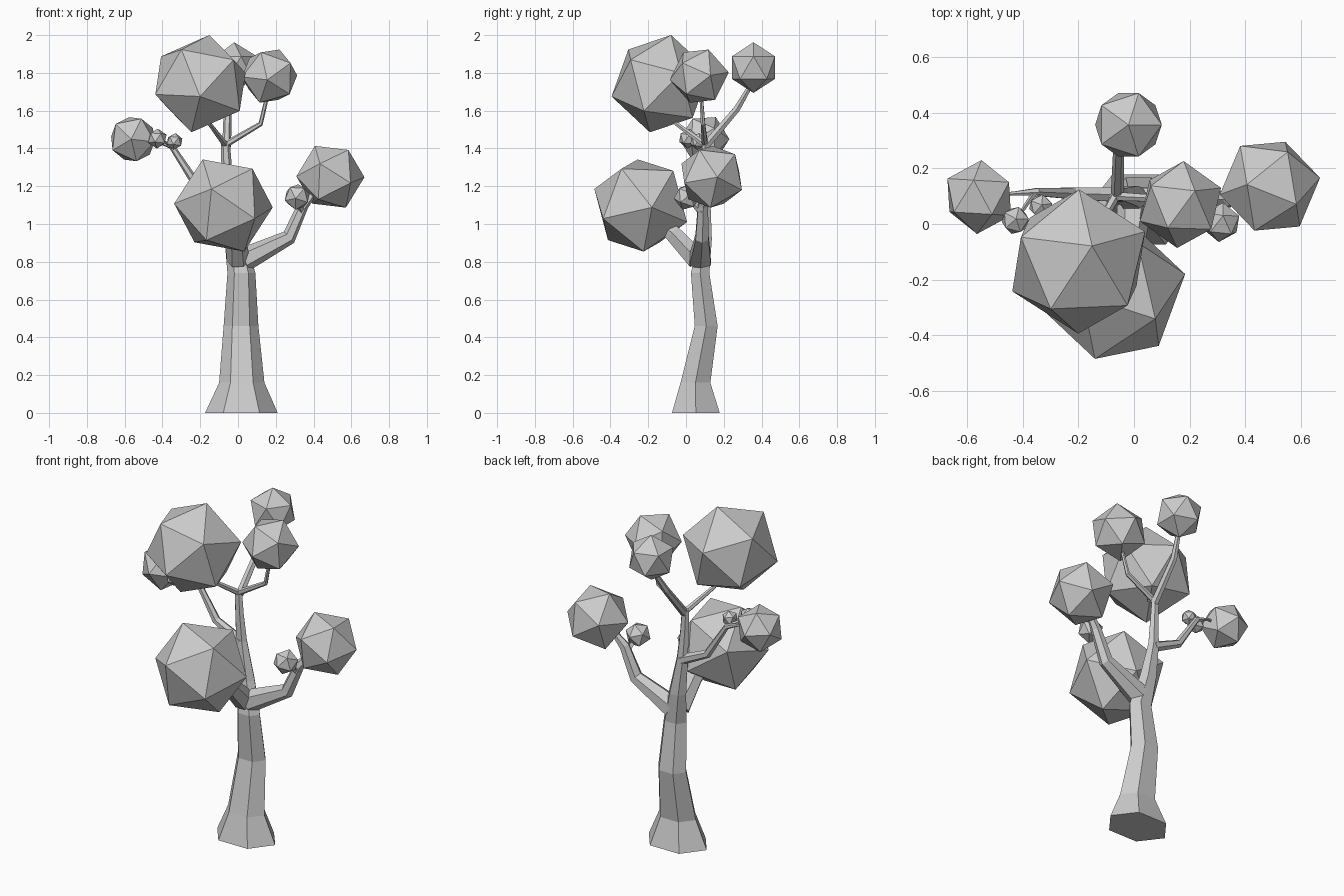
import bpy, bmesh, math
from mathutils import Vector, Matrix

cube = bpy.data.objects.get("Cube")
if cube:
    bpy.data.objects.remove(cube, do_unlink=True)

# One flat grey for the whole tree
grey = bpy.data.materials.new("light_grey")
grey.use_nodes = True
colour = (0.6, 0.6, 0.6, 1)
grey.diffuse_color = colour
grey.node_tree.nodes["Principled BSDF"].inputs["Base Color"].default_value = colour


def finish(bm, name):
    bmesh.ops.recalc_face_normals(bm, faces=bm.faces)
    mesh = bpy.data.meshes.new(name)
    bm.to_mesh(mesh)
    bm.free()
    mesh.materials.append(grey)
    obj = bpy.data.objects.new(name, mesh)
    bpy.context.collection.objects.link(obj)


def frame(a, b):
    """Orthonormal basis with its first axis on a and b in its first plane."""
    a = Vector(a).normalized()
    c = a.cross(Vector(b)).normalized()
    return Matrix((a, c.cross(a), c)).transposed()


def leaf_ball(name, centre, radius, tip, neighbour):
    """Icosahedron turned so one corner points at tip, the next toward neighbour."""
    bm = bmesh.new()
    bmesh.ops.create_icosphere(bm, subdivisions=1, radius=radius)
    top = max(bm.verts, key=lambda v: v.co.z)
    near = top.link_edges[0].other_vert(top)
    turn = frame(tip, neighbour) @ frame(top.co, near.co).transposed()
    bm.transform(Matrix.Translation(centre) @ turn.to_4x4())
    finish(bm, name)


def limb(name, path, sides=6, level=False, flat=1.0):
    """Tapered faceted tube through (x, y, z, radius) points."""
    bm = bmesh.new()
    points = [Vector(p[:3]) for p in path]
    rings = []
    for i, (p, stop) in enumerate(zip(points, path)):
        along = points[min(i + 1, len(points) - 1)] - points[max(i - 1, 0)]
        if level:
            along = Vector((0, 0, 1))
        side = Vector((1, 0, 0)) if abs(along.normalized().x) < 0.75 else Vector((0, 0, 1))
        if rings and not level:
            side = last_side
        side = (side - along * side.dot(along) / along.length_squared).normalized()
        last_side = side
        other = along.cross(side).normalized() * flat
        ring = []
        for k in range(sides):
            t = math.tau * k / sides
            ring.append(bm.verts.new(p + (side * math.cos(t) + other * math.sin(t)) * stop[3]))
        rings.append(ring)
    for lower, upper in zip(rings, rings[1:]):
        for k in range(sides):
            n = (k + 1) % sides
            bm.faces.new((lower[k], lower[n], upper[n], upper[k]))
    bm.faces.new(rings[0])
    bm.faces.new(rings[-1])
    finish(bm, name)


# Trunk with flared foot
limb("trunk", [(.018, .052, 0, .192), (.02, .05, .16, .12), (.016, .107, .46, .092),
               (.018, .075, .74, .074), (-.015, .1, .92, .056), (-.05, .105, 1.14, .036),
               (-.06, .1, 1.3, .028), (-.067, .1, 1.43, .024)], level=True, flat=.76)

# Main branches
limb("right_branch", [(.03, .075, .81, .065), (.27, .085, .93, .04), (.345, .09, 1.1, .03),
                      (.42, .11, 1.19, .015)])
limb("right_twig", [(.34, .085, 1.06, .02), (.31, .01, 1.14, .01)], 4)
limb("front_branch", [(.0, .06, .81, .062), (-.01, -.07, .95, .05), (-.06, -.2, 1.05, .03)])
limb("left_branch", [(-.05, .105, 1.13, .03), (-.22, .11, 1.21, .024), (-.35, .115, 1.41, .016),
                     (-.43, .11, 1.44, .008), (-.54, .1, 1.45, .006)])
limb("left_twig_outer", [(-.36, .11, 1.42, .01), (-.425, .014, 1.45, .005)], 4)
limb("left_twig_inner", [(-.35, .11, 1.41, .01), (-.337, .065, 1.437, .005)], 4)
limb("top_left_branch", [(-.067, .1, 1.42, .018), (-.15, -.05, 1.53, .012), (-.18, -.1, 1.62, .01)])
limb("top_right_branch", [(-.067, .1, 1.42, .018), (.12, .09, 1.53, .013), (.155, .08, 1.68, .01)])
limb("top_back_branch", [(-.06, .1, 1.41, .024), (-.055, .27, 1.61, .02), (-.03, .34, 1.73, .014)])

# Leaf balls
leaf_ball("leaves_top_left", (-.199, -.135, 1.743), .268, (.048, .056, .257), (.242, .11, .066))
leaf_ball("leaves_front", (-.077, -.24, 1.098), .268, (.262, .06, -.01), (.163, -.195, -.068))
leaf_ball("leaves_right", (.489, .136, 1.25), .183, (-.081, .006, .161), (-.178, -.03, 0))
leaf_ball("leaves_top_right", (.167, .07, 1.783), .158, (.053, .05, .142), (.146, .061, .01))
leaf_ball("leaves_top_back", (-.02, .357, 1.828), .134, (0, 0, 1), (.9, 0, .45))
leaf_ball("leaves_left", (-.557, .097, 1.449), .133, (.008, .133, 0), (-.02, .06, .117))
leaf_ball("leaves_small_outer", (-.427, .013, 1.452), .053, (.05, .1, .9), (.8, .1, .4))
leaf_ball("leaves_small_inner", (-.336, .064, 1.437), .045, (.1, .1, .9), (.8, .2, .4))
leaf_ball("leaves_small_right", (.313, .006, 1.143), .072, (.1, .9, .1), (.1, .4, .8))
